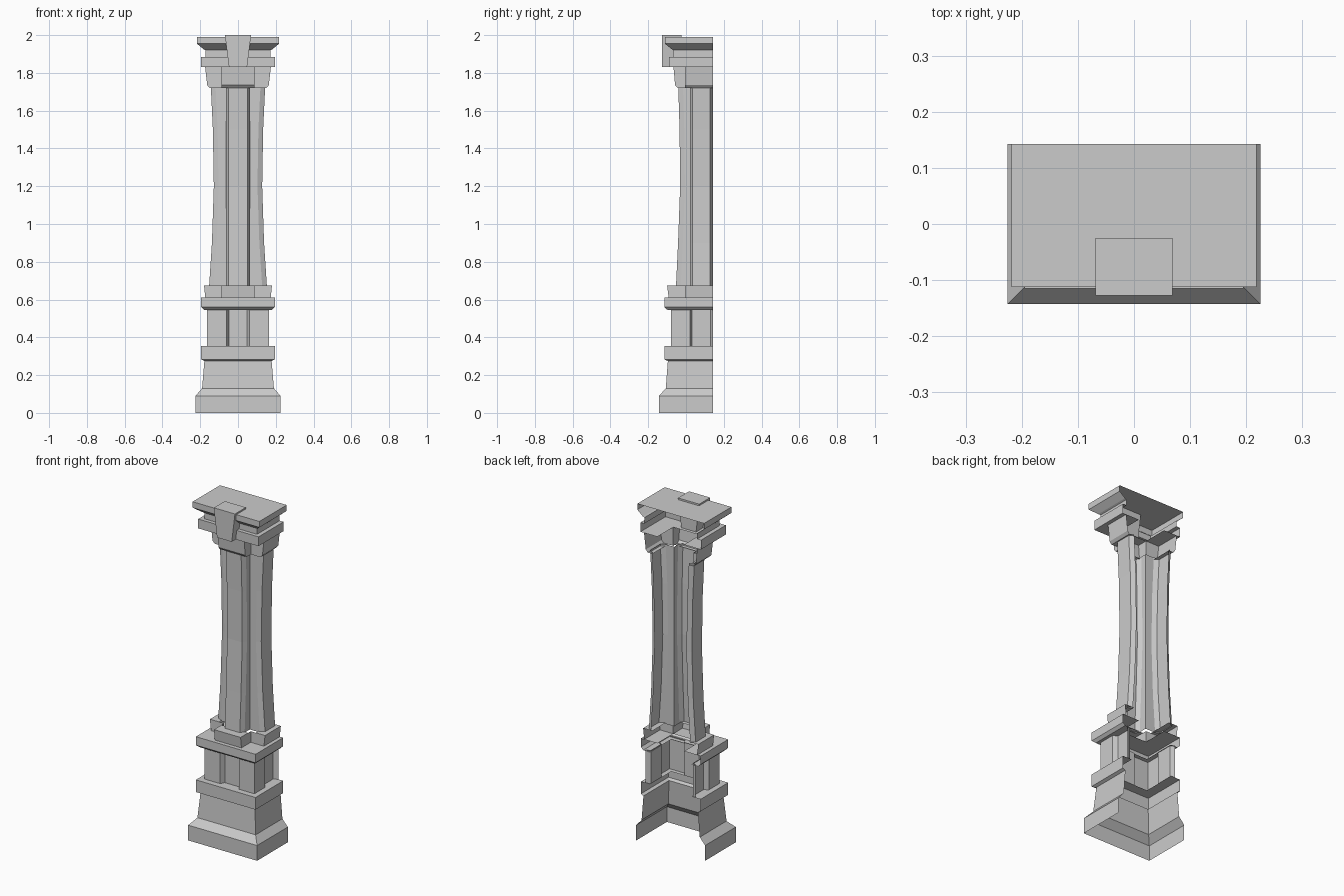
import bpy, bmesh

if "Cube" in bpy.data.objects:
    bpy.data.objects.remove(bpy.data.objects["Cube"], do_unlink=True)

stone = bpy.data.materials.new("grey_stone")
stone.use_nodes = True
COLOUR = (0.6, 0.6, 0.6, 1)
stone.diffuse_color = COLOUR
stone.node_tree.nodes["Principled BSDF"].inputs["Base Color"].default_value = COLOUR

BACK = 0.143    # open rear plane of the half pier


# Right half of each plan, running from the front centre to the back
def rect(h, f):
    return [(h, f), (h, BACK)]


def cross(h, f, w=0.087):
    y = 0.082 - w
    return [(w, f), (w, y), (h, y), (h, BACK)]


def panelled(h, f, d=0.025):
    return [(0.048, f + d), (0.061, f), (h, f), (h, 0.02),
            (h - d, 0.033), (h - d, 0.131), (h, BACK)]


def ribbed(h, f, d=0.025):
    return [(0.049, f), (0.063, f + d), (0.063, 0.02), (h - d, 0.02),
            (h, 0.034), (h, 0.128), (h - d, BACK)]


def finish(name, bm):
    mesh = bpy.data.meshes.new(name)
    bm.to_mesh(mesh)
    bm.free()
    mesh.materials.append(stone)
    obj = bpy.data.objects.new(name, mesh)
    bpy.context.collection.objects.link(obj)


def shell(name, plan, levels, cap=False):
    """Loft a mirrored plan, open at the back, through (z, half width, front) levels."""
    bm = bmesh.new()
    rings = []
    for z, h, f in levels:
        half = plan(h, f)
        outline = [(-x, y) for x, y in reversed(half)] + half
        rings.append([bm.verts.new((x, y, z)) for x, y in outline])
    for low, high in zip(rings, rings[1:]):
        for i in range(len(low) - 1):
            bm.faces.new((low[i], low[i + 1], high[i + 1], high[i]))
    if cap:
        bm.faces.new(rings[-1])
    finish(name, bm)


# Pedestal
shell("plinth", rect, [(0, .225, -.143), (.09, .225, -.143), (.13, .19, -.107)])
shell("lower_pedestal", rect, [(.13, .19, -.107), (.275, .178, -.096)])
shell("lower_band", rect, [(.275, .178, -.096), (.283, .195, -.115),
                           (.355, .195, -.115), (.355, .135, -.055)])
shell("pedestal_panels", panelled, [(.355, .163, -.08), (.55, .163, -.08)])
shell("upper_band", rect, [(.545, .135, -.055), (.545, .18, -.098), (.56, .195, -.115),
                           (.61, .195, -.115), (.61, .087, -.005)])

# Column with waisted ribs
shell("column_base", cross, [(.61, .173, -.092), (.675, .18, -.1), (.675, .12, -.03)])
shell("column_shaft", ribbed, [(.67, .153, -.053), (.9, .138, -.042), (1.2, .128, -.031),
                               (1.5, .133, -.034), (1.73, .144, -.041)])

# Capital
shell("capital", cross, [(1.72, .12, -.02), (1.72, .15, -.045), (1.735, .163, -.058),
                         (1.83, .174, -.066)])
shell("capital_band", rect, [(1.83, .087, -.005), (1.83, .197, -.09), (1.885, .197, -.09),
                             (1.885, .172, -.068)])
shell("capital_neck", rect, [(1.885, .172, -.068), (1.92, .172, -.068)])
shell("top_slab", rect, [(1.92, .172, -.068), (1.925, .182, -.075), (1.955, .218, -.112),
                         (1.99, .218, -.112)], cap=True)

# Tapered keystone on the capital front
bm = bmesh.new()
bmesh.ops.create_cube(bm, size=1)
for v in bm.verts:
    top = v.co.z > 0
    v.co.x *= 0.138 if top else 0.096
    v.co.y = -0.127 if v.co.y < 0 else -0.025
    v.co.z = 2.0 if top else 1.83
finish("keystone", bm)
